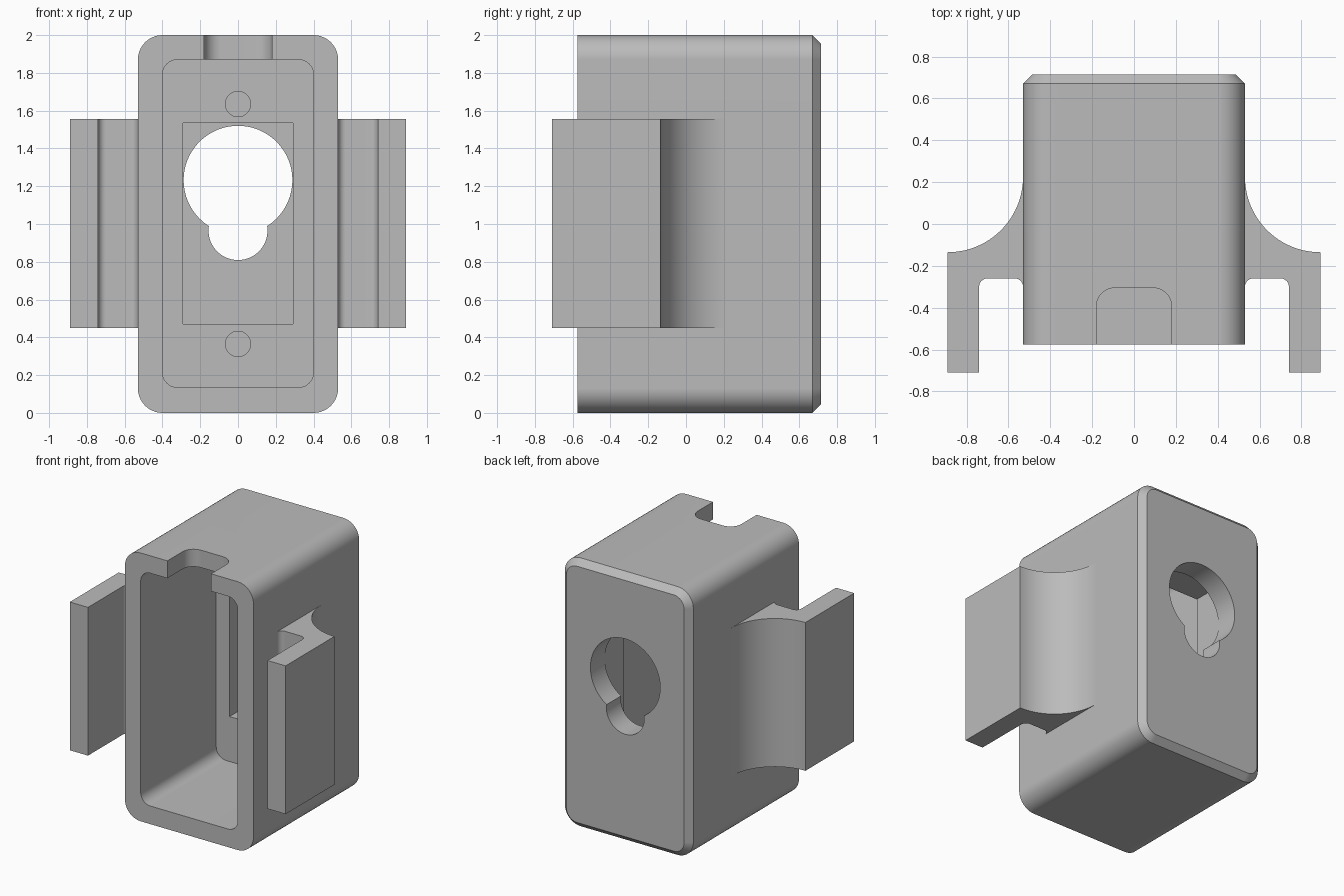
import bpy
import bmesh
from math import cos, sin, pi

cube = bpy.data.objects.get("Cube")
if cube:
    bpy.data.objects.remove(cube, do_unlink=True)

grey = bpy.data.materials.new("plain grey")
grey.use_nodes = True
grey.diffuse_color = (0.5, 0.5, 0.5, 1)
grey.node_tree.nodes["Principled BSDF"].inputs["Base Color"].default_value = (0.5, 0.5, 0.5, 1)


def arc(cx, cy, r, start, end, steps=10):
    """Points along an arc, angles in quarter turns."""
    angles = [(start + (end - start) * i / steps) * pi / 2 for i in range(steps + 1)]
    return [(cx + r * cos(a), cy + r * sin(a)) for a in angles]


def rounded_rect(half_w, low, high, r):
    w = half_w - r
    return (arc(w, high - r, r, 0, 1) + arc(-w, high - r, r, 1, 2)
            + arc(-w, low + r, r, 2, 3) + arc(w, low + r, r, 3, 4))


def rectangle(half_w, low, high):
    return [(half_w, low), (half_w, high), (-half_w, high), (-half_w, low)]


def circle(z, r):
    return arc(0, z, r, 0, 4, 64)[:-1]


def loft(name, sections):
    """Skin a stack of equal-length 3D loops and cap both ends."""
    bm = bmesh.new()
    loops = [[bm.verts.new(p) for p in s] for s in sections]
    n = len(loops[0])
    for a, b in zip(loops, loops[1:]):
        for i in range(n):
            j = (i + 1) % n
            bm.faces.new((a[i], a[j], b[j], b[i]))
    bm.faces.new(loops[0])
    bm.faces.new(loops[-1])
    bmesh.ops.recalc_face_normals(bm, faces=bm.faces)
    mesh = bpy.data.meshes.new(name)
    bm.to_mesh(mesh)
    bm.free()
    mesh.materials.append(grey)
    obj = bpy.data.objects.new(name, mesh)
    bpy.context.collection.objects.link(obj)
    return obj


def along_y(profile, y):
    return [(x, y, z) for x, z in profile]


def along_z(profile, z):
    return [(x, y, z) for x, y in profile]


def cutter_y(name, profile, y0, y1):
    return loft(name, [along_y(profile, y0), along_y(profile, y1)])


def cut(obj, cutter):
    cutter.hide_render = True
    mod = obj.modifiers.new("cut", 'BOOLEAN')
    mod.operation = 'DIFFERENCE'
    mod.solver = 'EXACT'
    mod.object = cutter
    bpy.context.view_layer.objects.active = obj
    bpy.ops.object.modifier_apply(modifier=mod.name)
    bpy.data.objects.remove(cutter, do_unlink=True)


def finish(obj):
    bpy.ops.object.select_all(action='DESELECT')
    obj.select_set(True)
    bpy.context.view_layer.objects.active = obj
    bpy.ops.object.shade_smooth_by_angle()
    weighted = obj.modifiers.new("even shading", 'WEIGHTED_NORMAL')
    weighted.keep_sharp = True


# Housing with a chamfered back rim
FRONT, BACK, CHAMFER = -0.575, 0.715, 0.045
FLOOR, RECESS = 0.315, 0.545
outer = rounded_rect(0.53, 0, 2, 0.13)
rim = rounded_rect(0.53 - CHAMFER, CHAMFER, 2 - CHAMFER, 0.13 - CHAMFER)
housing = loft("housing", [along_y(outer, FRONT), along_y(outer, BACK - CHAMFER),
                           along_y(rim, BACK)])

# Front cavity, deeper recess, keyhole and blind screw holes
cut(housing, cutter_y("cavity", rounded_rect(0.4, 0.135, 1.87, 0.08), -0.8, FLOOR))
cut(housing, cutter_y("recess", rectangle(0.29, 0.47, 1.535), 0, RECESS))
cut(housing, cutter_y("keyhole_round", circle(1.232, 0.288), 0.45, 0.9))
cut(housing, cutter_y("keyhole_slot", circle(0.965, 0.156), 0.45, 0.9))
for z in (0.365, 1.635):
    cut(housing, cutter_y("screw_hole", circle(z, 0.067), 0.1, RECESS))

# Cable notch in the top wall
notch = [(0.18, -0.8)] + arc(0.09, -0.395, 0.09, 0, 1) + arc(-0.09, -0.395, 0.09, 1, 2) + [(-0.18, -0.8)]
cut(housing, loft("notch", [along_z(notch, 1.75), along_z(notch, 2.2)]))
finish(housing)

# Side clips, with a curved shoulder behind and a filleted slot in front
clip = ([(0.89, -0.71)] + arc(0.89, 0.225, 0.36, 3, 2, 24)
        + [(0.5, 0.225), (0.5, -0.3)]
        + arc(0.57, -0.3, 0.04, 2, 1) + arc(0.7, -0.3, 0.04, 1, 0) + [(0.74, -0.71)])
for side, name in ((1, "left_clip"), (-1, "right_clip")):
    profile = [(side * x, y) for x, y in clip]
    finish(loft(name, [along_z(profile, 0.45), along_z(profile, 1.555)]))
